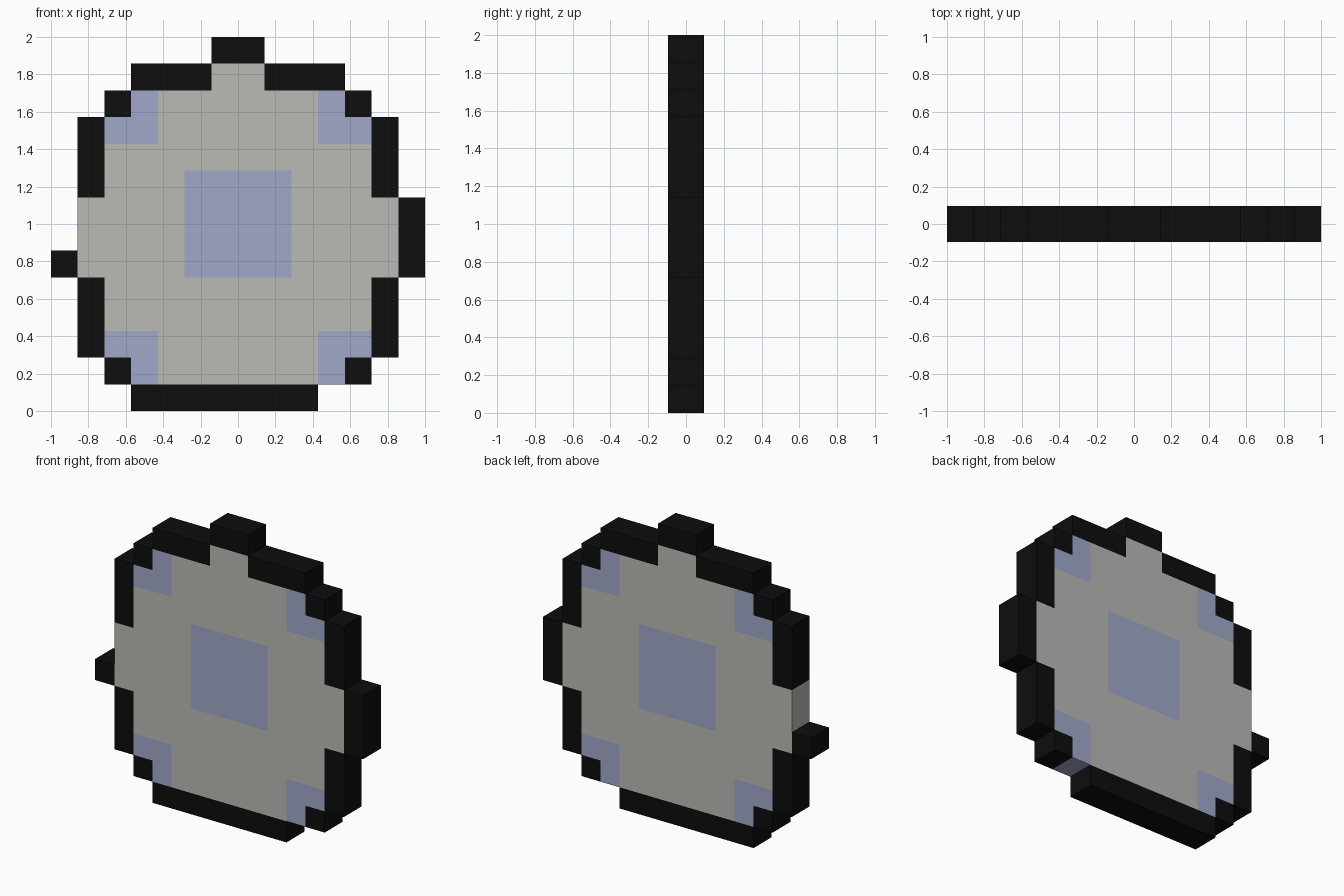
import bpy, bmesh

if "Cube" in bpy.data.objects:
    bpy.data.objects.remove(bpy.data.objects["Cube"])

CELL = 1 / 7          # 14 x 14 cells across 2 units
HALF = 0.095          # half thickness

# Cell map seen from the front: # rim, g stone face, b tinted patch
ROWS = [
    "......##......",
    "...###gg###...",
    "..#bggggggb#..",
    ".#bbggggggbb#.",
    ".#gggggggggg#.",
    ".#gggbbbbggg#.",
    ".ggggbbbbgggg#",
    ".ggggbbbbgggg#",
    "#ggggbbbbgggg#",
    ".#gggggggggg#.",
    ".#gggggggggg#.",
    ".#bbggggggbb#.",
    "..#bggggggb#..",
    "...#######....",
]


def cell(c, r):
    return ROWS[r][c] if 0 <= r < 14 and 0 <= c < 14 else "."


def material(name, rgb):
    m = bpy.data.materials.new(name)
    m.diffuse_color = (*rgb, 1)
    m.use_nodes = True
    m.node_tree.nodes["Principled BSDF"].inputs["Base Color"].default_value = m.diffuse_color
    return m


def build_part(name, key, mat):
    """Slab made of every cell with this key; side walls only on the outline."""
    bm = bmesh.new()

    def quad(*pts):
        bm.faces.new([bm.verts.new(p) for p in pts])

    for r in range(14):
        for c in range(14):
            if cell(c, r) != key:
                continue
            x0, x1 = -1 + c * CELL, -1 + (c + 1) * CELL
            z0, z1 = 2 - (r + 1) * CELL, 2 - r * CELL
            ring = [(x0, z0), (x1, z0), (x1, z1), (x0, z1)]
            quad(*[(x, -HALF, z) for x, z in ring])
            quad(*[(x, HALF, z) for x, z in reversed(ring)])
            sides = [(0, 1), (1, 0), (0, -1), (-1, 0)]   # below, right, above, left
            for i, (dc, dr) in enumerate(sides):
                if cell(c + dc, r + dr) == ".":
                    (ax, az), (bx, bz) = ring[i], ring[(i + 1) % 4]
                    quad((ax, -HALF, az), (ax, HALF, az),
                         (bx, HALF, bz), (bx, -HALF, bz))
    bmesh.ops.remove_doubles(bm, verts=bm.verts, dist=1e-4)
    me = bpy.data.meshes.new(name)
    bm.to_mesh(me)
    bm.free()
    me.materials.append(mat)
    ob = bpy.data.objects.new(name, me)
    bpy.context.collection.objects.link(ob)


build_part("rim", "#", material("black", (0.004, 0.004, 0.004)))
build_part("stone_face", "g", material("warm grey", (0.49, 0.49, 0.467)))
build_part("tinted_patches", "b", material("pale blue", (0.356, 0.397, 0.578)))
